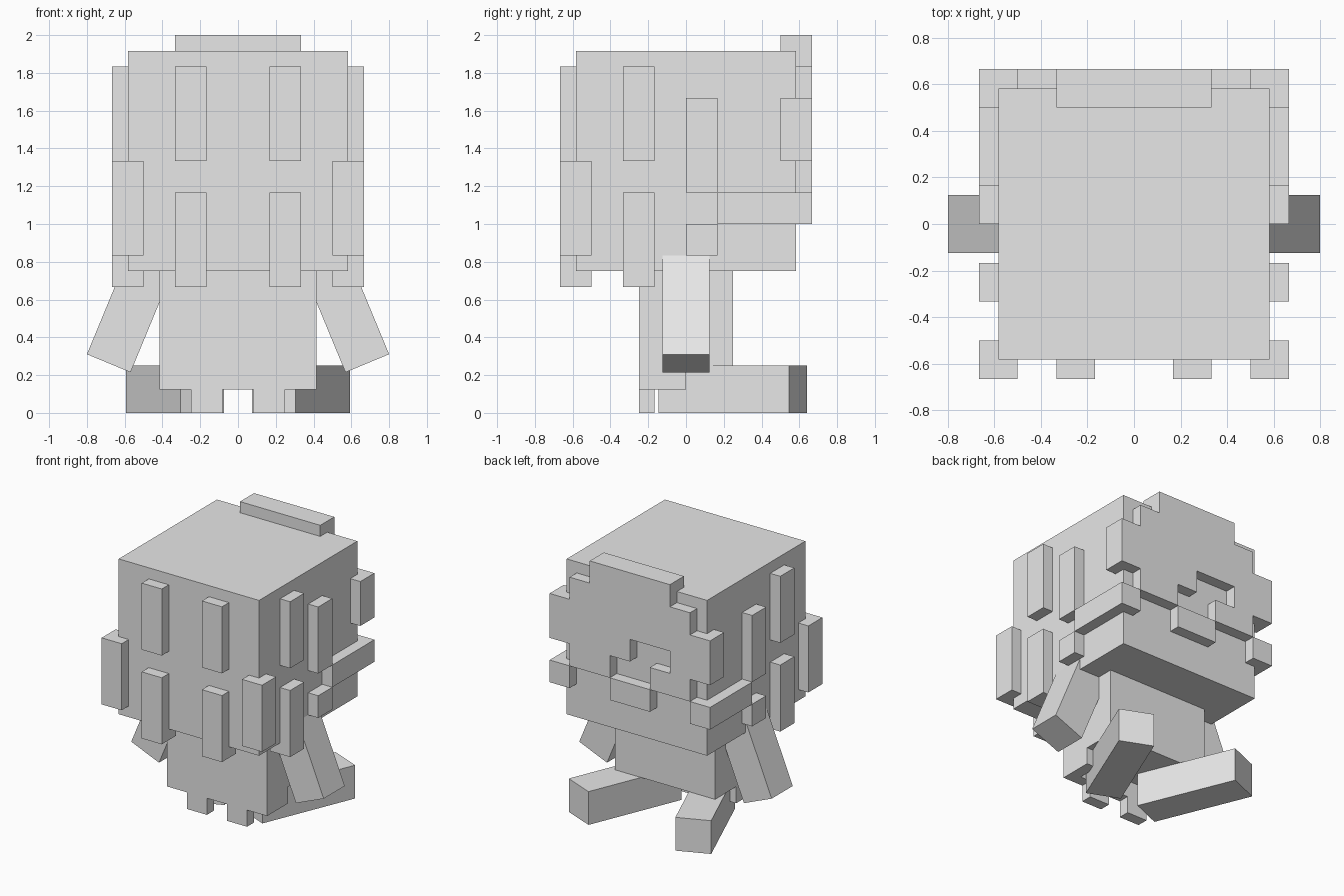
import bpy
import bmesh
from math import radians
from mathutils import Matrix, Vector

cube = bpy.data.objects.get("Cube")
if cube:
    bpy.data.objects.remove(cube, do_unlink=True)

grey = bpy.data.materials.new("plain grey")
grey.use_nodes = True
grey.diffuse_color = (0.8, 0.8, 0.8, 1)
grey.node_tree.nodes["Principled BSDF"].inputs["Base Color"].default_value = (0.8, 0.8, 0.8, 1)


def make_object(name, boxes, mirror=False):
    """Join axis-aligned boxes (low corner, high corner) into one object."""
    bm = bmesh.new()
    for low, high in boxes:
        low, high = Vector(low), Vector(high)
        size = high - low
        matrix = Matrix.Translation((low + high) / 2) @ Matrix.Diagonal((*size, 1))
        bmesh.ops.create_cube(bm, size=1, matrix=matrix)
    mesh = bpy.data.meshes.new(name)
    bm.to_mesh(mesh)
    bm.free()
    mesh.materials.append(grey)
    obj = bpy.data.objects.new(name, mesh)
    bpy.context.collection.objects.link(obj)
    if mirror:
        mod = obj.modifiers.new("mirror", 'MIRROR')
        mod.use_mirror_merge = False
        mod.mirror_object = centre
    return obj


# Hidden helper marking the mirror plane
centre = bpy.data.objects.new("mirror_centre", None)
centre.hide_render = True
bpy.context.collection.objects.link(centre)

CELL = 1 / 6
HEAD_BASE = 4 * CELL


def cells(x0, x1, y0, y1, z0, z1):
    """A box measured in raised-layer cells, z counted from the layer's foot."""
    return ((x0 * CELL, y0 * CELL, HEAD_BASE + z0 * CELL),
            (x1 * CELL, y1 * CELL, HEAD_BASE + z1 * CELL))


# Head block
H = 3.5 * CELL
make_object("head", [((-H, -H, 0.75), (H, H, 0.75 + 2 * H))])

# Raised plate on the back of the head, row by row: height and runs across
plate_rows = [
    (7, [(-2, 2)]),
    (6, [(-3, 3)]),
    (5, [(-4, 4)]),
    (4, [(-4, -2), (0, 4)]),
    (3, [(-3, -1), (1, 3)]),
    (2, [(-1, 1)]),
]
make_object("back_plate", [cells(a, b, 3, 4, z, z + 1)
                           for z, runs in plate_rows for a, b in runs])

# Raised strips on the front, corners and sides
make_object("front_strips", [cells(1, 2, -4, -3, z, z + 3) for z in (0, 4)], mirror=True)
make_object("corner_strips", [cells(3, 4, -4, -3, 1, 4)], mirror=True)
make_object("side_strips", [
    cells(3, 4, -2, -1, 0, 3),
    cells(3, 4, -2, -1, 4, 7),
    cells(3, 4, 0, 1, 3, 6),
    cells(3, 4, 0, 1, 1, 2),
], mirror=True)
make_object("side_bands", [cells(3, 4, 1, 4, 2, 3)], mirror=True)

# Body with a ragged hem hanging below it
W, D, T = 5 / 12, 0.25, 1 / 12
make_object("body", [((-W, -D, 0.25), (W, D, 0.75))])
make_object("front_hem", [((-W, -D, 0.125), (W, T - D, 0.25))])
make_object("side_hems", [((W - T, T - D, 0.125), (W, 0, 0.25))], mirror=True)
make_object("hem_tabs", [((T, -D, 0), (3 * T, T - D, 0.125))], mirror=True)

# Splayed arms and outstretched legs
half = 0.125
for side, label in ((1, "left"), (-1, "right")):
    arm = make_object(label + "_arm", [((-half, -half, -0.375), (half, half, 0.375))])
    arm.location = (side * 0.541, 0, 0.609)
    arm.rotation_euler.y = -side * radians(22.5)
    leg = make_object(label + "_leg", [((-half, -0.375, -half), (half, 0.375, half))])
    leg.location = (side * 0.333, 0.2475, half)
    leg.rotation_euler.z = -side * radians(22.5)
